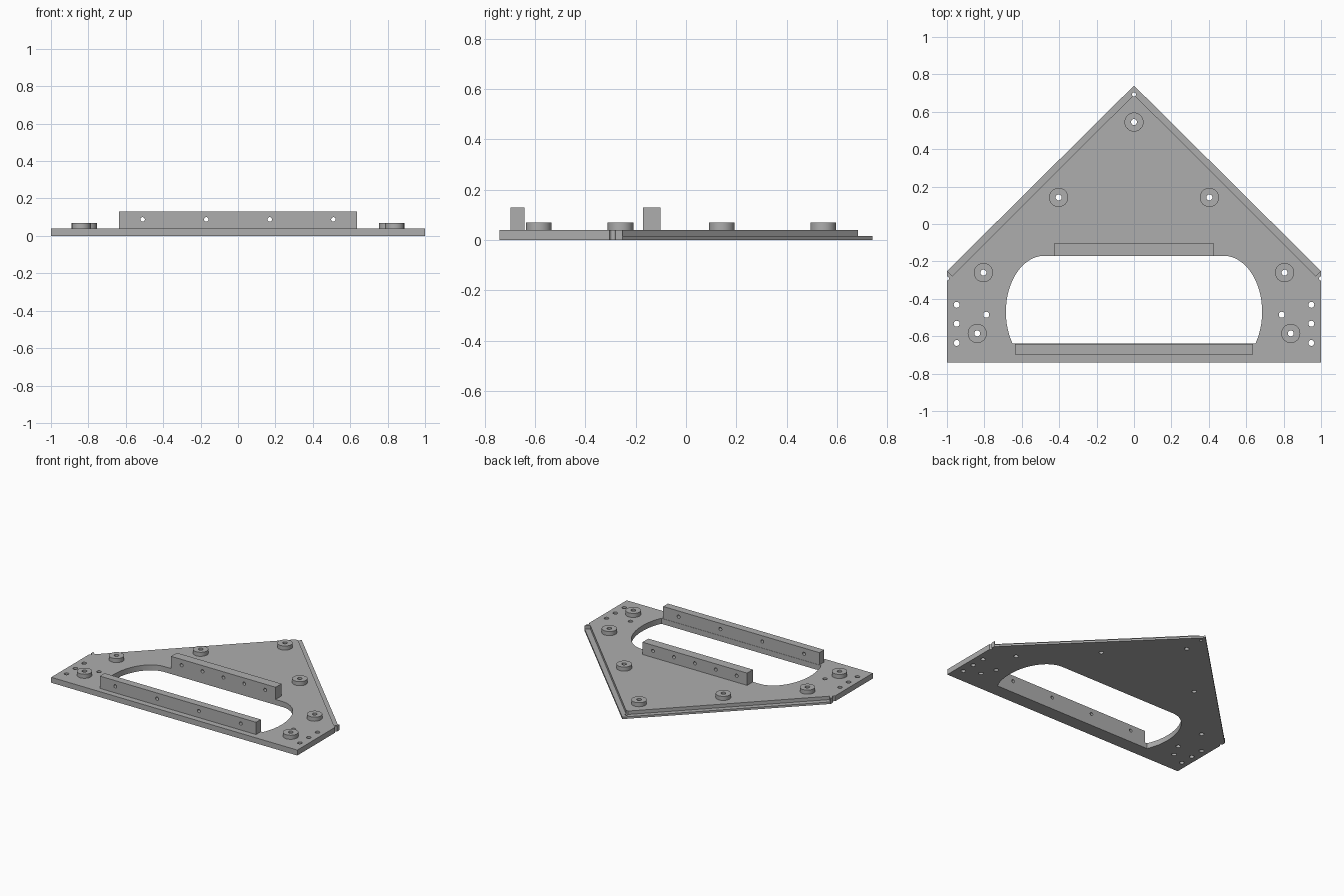
import bpy, bmesh, math
from mathutils import Matrix

if "Cube" in bpy.data.objects:
    bpy.data.objects.remove(bpy.data.objects["Cube"])

grey = bpy.data.materials.new("light grey")
grey.diffuse_color = (0.42, 0.42, 0.42, 1)
grey.use_nodes = True
grey.node_tree.nodes["Principled BSDF"].inputs["Base Color"].default_value = grey.diffuse_color

PLATE_TOP, LEDGE_TOP, BOSS_TOP, BAR_TOP = 0.04, 0.015, 0.07, 0.13


def finish(name, bm):
    bmesh.ops.recalc_face_normals(bm, faces=bm.faces)
    me = bpy.data.meshes.new(name)
    bm.to_mesh(me)
    bm.free()
    me.materials.append(grey)
    ob = bpy.data.objects.new(name, me)
    bpy.context.collection.objects.link(ob)
    return ob


def prism(name, outline, z0, z1):
    bm = bmesh.new()
    face = bm.faces.new([bm.verts.new((x, y, z0)) for x, y in outline])
    ext = bmesh.ops.extrude_face_region(bm, geom=[face])
    for v in ext["geom"]:
        if isinstance(v, bmesh.types.BMVert):
            v.co.z = z1
    return finish(name, bm)


def cylinder(name, centre, radius, depth, along_y=False, sides=24):
    bm = bmesh.new()
    m = Matrix.Translation(centre)
    if along_y:
        m = m @ Matrix.Rotation(math.pi / 2, 4, 'X')
    bmesh.ops.create_cone(bm, cap_ends=True, segments=sides, radius1=radius,
                          radius2=radius, depth=depth, matrix=m)
    return finish(name, bm)


def cut(ob, cutters):
    bpy.context.view_layer.objects.active = ob
    for c in cutters:
        c.hide_render = True
        mod = ob.modifiers.new("cut", 'BOOLEAN')
        mod.operation, mod.solver, mod.object = 'DIFFERENCE', 'EXACT', c
        bpy.ops.object.modifier_apply(modifier=mod.name)
        bpy.data.objects.remove(c, do_unlink=True)


def smooth(ob):
    bpy.ops.object.select_all(action='DESELECT')
    ob.select_set(True)
    bpy.context.view_layer.objects.active = ob
    bpy.ops.object.shade_smooth_by_angle(angle=math.radians(30))


def mirrored(points):
    return [(s * x, y) for x, y in points for s in ((1, -1) if x else (1,))]


# Base plate outline
plate = prism("base_plate", [(-1, -0.74), (1, -0.74), (1, -0.252), (0, 0.74), (-1, -0.252)],
              0, PLATE_TOP)

# Stepped ledge along both slanted edges, stopping just short of the corners
ledge = prism("ledge_cutter", [(0, 0.692), (0.972, -0.277), (1.04, -0.209), (0, 0.85),
                               (-1.04, -0.209), (-0.972, -0.277)], LEDGE_TOP, 0.2)

# Handle opening: straight top and bottom with elliptical ends
cx, cy, rx, ry = 0.48, -0.47, 0.205, 0.30
low = -math.asin(0.17 / ry)
arc = [low + (math.pi / 2 - low) * i / 28 for i in range(29)]
right_end = [(cx + rx * math.cos(a), cy + ry * math.sin(a)) for a in arc]
left_end = [(-x, y) for x, y in reversed(right_end)]
opening = prism("opening_cutter", right_end + left_end, -0.1, 0.2)

# Bosses, fixing holes and small relief holes
boss_points = mirrored([(0, 0.545), (0.403, 0.142), (0.805, -0.26), (0.838, -0.585)])
hole_points = mirrored([(0.948, -0.432), (0.948, -0.533), (0.948, -0.636), (0.79, -0.485)])
relief_points = mirrored([(0, 0.692), (1, -0.292)])
holes = [cylinder("hole_cutter", (x, y, 0), 0.016, 0.5) for x, y in boss_points + hole_points]
holes += [cylinder("relief_cutter", (x, y, 0), 0.011, 0.5, sides=16) for x, y in relief_points]
cut(plate, [ledge, opening] + holes)
smooth(plate)

for x, y in boss_points:
    boss = cylinder("boss", (x, y, (PLATE_TOP + BOSS_TOP) / 2), 0.051,
                    BOSS_TOP - PLATE_TOP, sides=40)
    cut(boss, [cylinder("hole_cutter", (x, y, 0), 0.016, 0.5)])
    smooth(boss)


# Upright bars with cross-drilled holes
def bar(name, half, y0, y1, xs):
    ob = prism(name, [(-half, y0), (half, y0), (half, y1), (-half, y1)], PLATE_TOP, BAR_TOP)
    cut(ob, [cylinder("hole_cutter", (x, (y0 + y1) / 2, 0.088), 0.012, 0.3, True) for x in xs])
    smooth(ob)


bar("front_bar", 0.635, -0.697, -0.642, [-0.51, -0.17, 0.17, 0.51])
bar("back_bar", 0.425, -0.17, -0.102, [-0.34, -0.17, 0, 0.17, 0.34])
